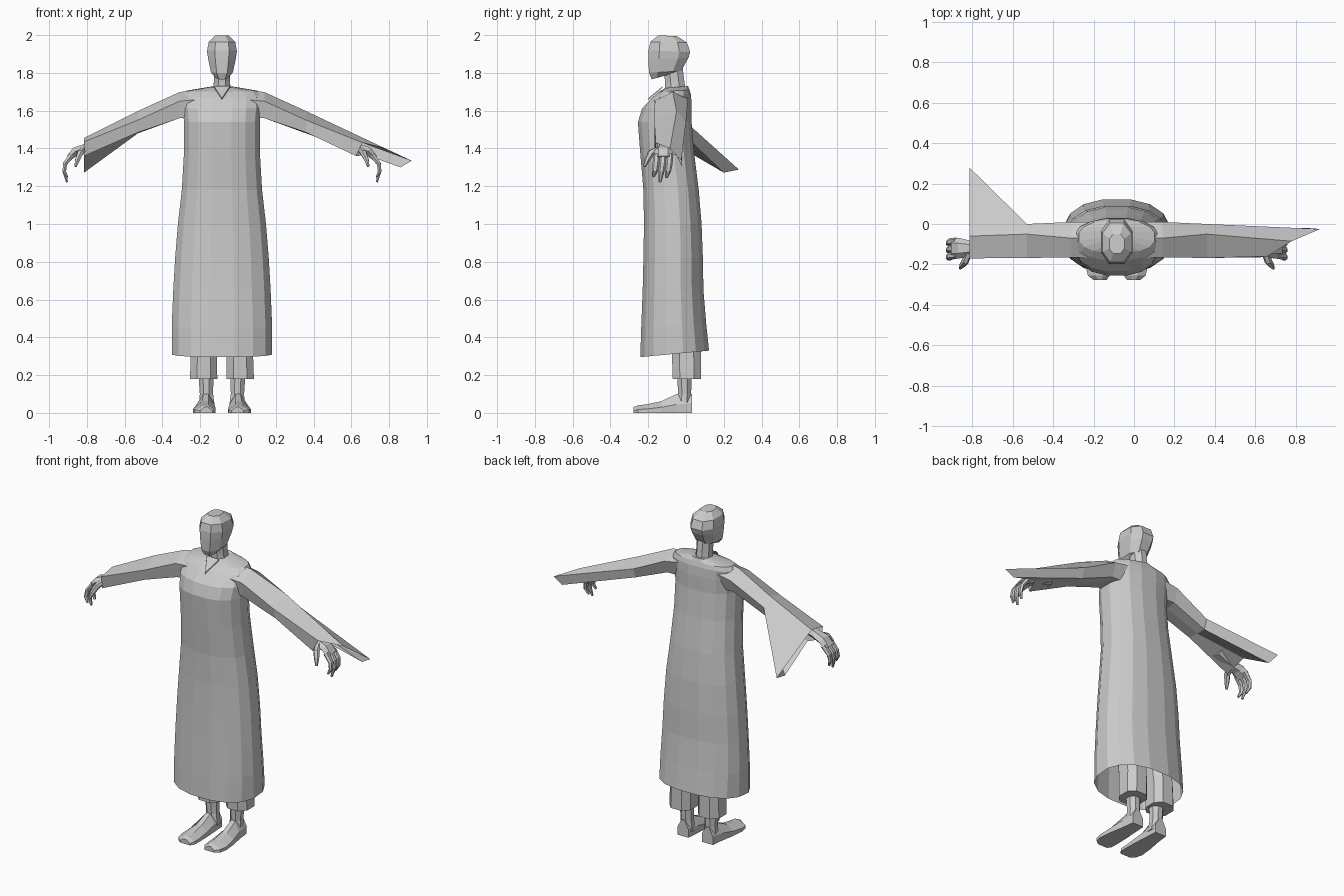
import bpy, math
from mathutils import Vector

CX = -0.085  # body centre line

grey = bpy.data.materials.new("cloth grey")
grey.diffuse_color = (0.6, 0.6, 0.6, 1)


def loft(name, rings, cap_start=True, cap_end=True):
    """Skin a list of equal-length point rings."""
    n = len(rings[0])
    verts = [tuple(p) for r in rings for p in r]
    faces = [(i * n + j, i * n + (j + 1) % n, (i + 1) * n + (j + 1) % n, (i + 1) * n + j)
             for i in range(len(rings) - 1) for j in range(n)]
    if cap_start:
        faces.append(tuple(range(n))[::-1])
    if cap_end:
        faces.append(tuple((len(rings) - 1) * n + j for j in range(n)))
    me = bpy.data.meshes.new(name)
    me.from_pydata(verts, [], faces)
    me.materials.append(grey)
    ob = bpy.data.objects.new(name, me)
    bpy.context.collection.objects.link(ob)
    bpy.context.view_layer.objects.active = ob
    bpy.ops.object.mode_set(mode='EDIT')
    bpy.ops.mesh.select_all(action='SELECT')
    bpy.ops.mesh.normals_make_consistent(inside=False)
    bpy.ops.object.mode_set(mode='OBJECT')
    return ob


def section(cx, rx, y0, y1, z0, z1, n=8, power=2.0):
    """Rounded ring; z0 is the height at the front (y0), z1 at the back (y1)."""
    pts = []
    for k in range(n):
        a = 2 * math.pi * (k + 0.5) / n
        c, s = math.cos(a), math.sin(a)
        c = math.copysign(abs(c) ** (2 / power), c)
        s = math.copysign(abs(s) ** (2 / power), s)
        t = (s + 1) / 2
        pts.append((cx + rx * c, y0 + (y1 - y0) * t, z0 + (z1 - z0) * t))
    return pts


def mirrored(rings):
    return [[(2 * CX - x, y, z) for x, y, z in r] for r in rings]


# Robe: half width, front y, back y, front z, back z
robe = [(0.270, -0.245, 0.125, 0.295, 0.33), (0.270, -0.240, 0.110, 0.45, 0.47),
        (0.262, -0.232, 0.095, 0.65, 0.65), (0.252, -0.228, 0.092, 0.82, 0.82),
        (0.237, -0.225, 0.085, 1.00, 1.00), (0.216, -0.228, 0.070, 1.18, 1.18),
        (0.204, -0.245, 0.045, 1.38, 1.38), (0.204, -0.257, 0.032, 1.54, 1.54),
        (0.212, -0.235, 0.032, 1.61, 1.63), (0.212, -0.180, 0.028, 1.67, 1.685),
        (0.190, -0.145, 0.020, 1.70, 1.71), (0.065, -0.110, 0.012, 1.72, 1.73)]
loft("robe", [section(CX, rx, a, b, c, d, 16, 2.35) for rx, a, b, c, d in robe],
     cap_start=False)

# Collar opening: thin V plate lying on the chest
loft("collar", [[(CX - 0.042, -0.125, 1.722), (CX, -0.198, 1.658), (CX + 0.042, -0.125, 1.722)],
                [(CX - 0.042, -0.122, 1.730), (CX, -0.200, 1.666), (CX + 0.042, -0.122, 1.730)]])

# Neck and head
loft("neck", [section(CX, 0.052, -0.115, 0.005, 1.68, 1.69),
              section(CX, 0.046, -0.115, -0.005, 1.75, 1.76),
              section(CX, 0.046, -0.120, -0.015, 1.80, 1.84)])
head = [(0.036, -0.185, -0.075, 1.765, 1.795), (0.062, -0.202, -0.020, 1.80, 1.81),
        (0.078, -0.206, 0.020, 1.87, 1.88), (0.084, -0.206, 0.030, 1.92, 1.91),
        (0.075, -0.195, 0.012, 1.965, 1.96), (0.040, -0.150, -0.045, 1.998, 1.995)]
loft("head", [section(CX, rx, a, b, c, d, 8, 2.4) for rx, a, b, c, d in head])


# Sleeves: ridge, front top, front bottom, middle, back bottom, back
def ring(x, pts):
    return [(x, y, z) for y, z in pts]


upper_arm = [
    ring(-0.20, [(-.07, 1.715), (-.17, 1.66), (-.15, 1.57), (-.08, 1.57), (-.02, 1.57), (.01, 1.67)]),
    ring(-0.31, [(-.07, 1.698), (-.165, 1.65), (-.15, 1.56), (-.08, 1.56), (-.02, 1.57), (.01, 1.65)]),
    ring(-0.53, [(-.05, 1.598), (-.168, 1.55), (-.15, 1.485), (-.08, 1.48), (-.02, 1.48), (.0, 1.54)])]
cuff_trailing = ring(-0.815, [(-.06, 1.455), (-.17, 1.435), (-.16, 1.36), (-.02, 1.40),
                              (.20, 1.272), (.28, 1.288)])
cuff_flared = [(.78, -.085, 1.40), (.66, -.16, 1.43), (.625, -.165, 1.36), (.68, -.05, 1.365),
               (.86, -.02, 1.30), (.92, -.025, 1.335)]
loft("sleeve_right", upper_arm + [cuff_trailing], cap_end=False)
loft("sleeve_left", mirrored(upper_arm) + [cuff_flared], cap_end=False)


# Tube of flattened rings along a path: x, y, z, width in y, thickness
def limb(path, n=6):
    rings = []
    for i, (x, y, z, w, t) in enumerate(path):
        a = Vector(path[max(i - 1, 0)][:3])
        b = Vector(path[min(i + 1, len(path) - 1)][:3])
        d = (b - a).normalized()
        wide = (Vector((0, 1, 0)) - d * d.y).normalized()
        thin = d.cross(wide)
        rings.append([Vector((x, y, z)) + wide * (w * math.cos(2 * math.pi * k / n))
                      + thin * (t * math.sin(2 * math.pi * k / n)) for k in range(n)])
    return rings


# Hands: palm, three fingers and thumb, mirrored
hand = {"palm": [(-.70, -.11, 1.44, .04, .032), (-.80, -.12, 1.405, .035, .025),
                 (-.86, -.12, 1.385, .05, .026), (-.895, -.12, 1.35, .052, .018)],
        "thumb": [(-.82, -.14, 1.395, .022, .018), (-.835, -.185, 1.375, .02, .018),
                  (-.85, -.205, 1.34, .015, .014), (-.86, -.22, 1.305, .007, .007)]}
for f, (y, low) in enumerate(((-.155, 1.25), (-.12, 1.222), (-.085, 1.245))):
    hand["finger_%d" % (f + 1)] = [(-.88, y, 1.365, .018, .016), (-.915, y - .004, 1.32, .018, .013),
                                   (-.92, y - .01, 1.28, .016, .011), (-.905, y - .018, low, .007, .006)]
for part, path in hand.items():
    rings = limb(path)
    loft(part + "_right", rings)
    loft(part + "_left", mirrored([[tuple(p) for p in r] for r in rings]))

# Trousers, ankles and feet, mirrored
X = -0.17
trouser = [section(X - .012, .077, -.075, .085, .18, .18, 8, 2.5),
           section(X - .010, .074, -.080, .085, .32, .32, 8, 2.5),
           section(X, .075, -.12, .06, .60, .60, 8, 2.5)]
ankle = [section(X + .005, .046, -.055, .032, .03, .03),
         section(X + .003, .038, -.045, .030, .10, .10),
         section(X, .044, -.050, .034, .22, .22)]
foot = [[(X + a, y, 0), (X + b, y, 0), (X + b, y, side), (X + b * .4 + a * .1, y, top),
         (X + a * .4 + b * .1, y, top), (X + a, y, side)]
        for y, a, b, side, top in ((.032, -.035, .04, .05, .10), (-.05, -.045, .045, .045, .10),
                                   (-.13, -.060, .050, .03, .062), (-.21, -.068, .052, .02, .045),
                                   (-.255, -.058, .050, .018, .040), (-.277, -.030, .035, .012, .03))]
for part, rings in (("trouser_leg", trouser), ("ankle", ankle), ("foot", foot)):
    loft(part + "_right", rings)
    loft(part + "_left", mirrored(rings))
